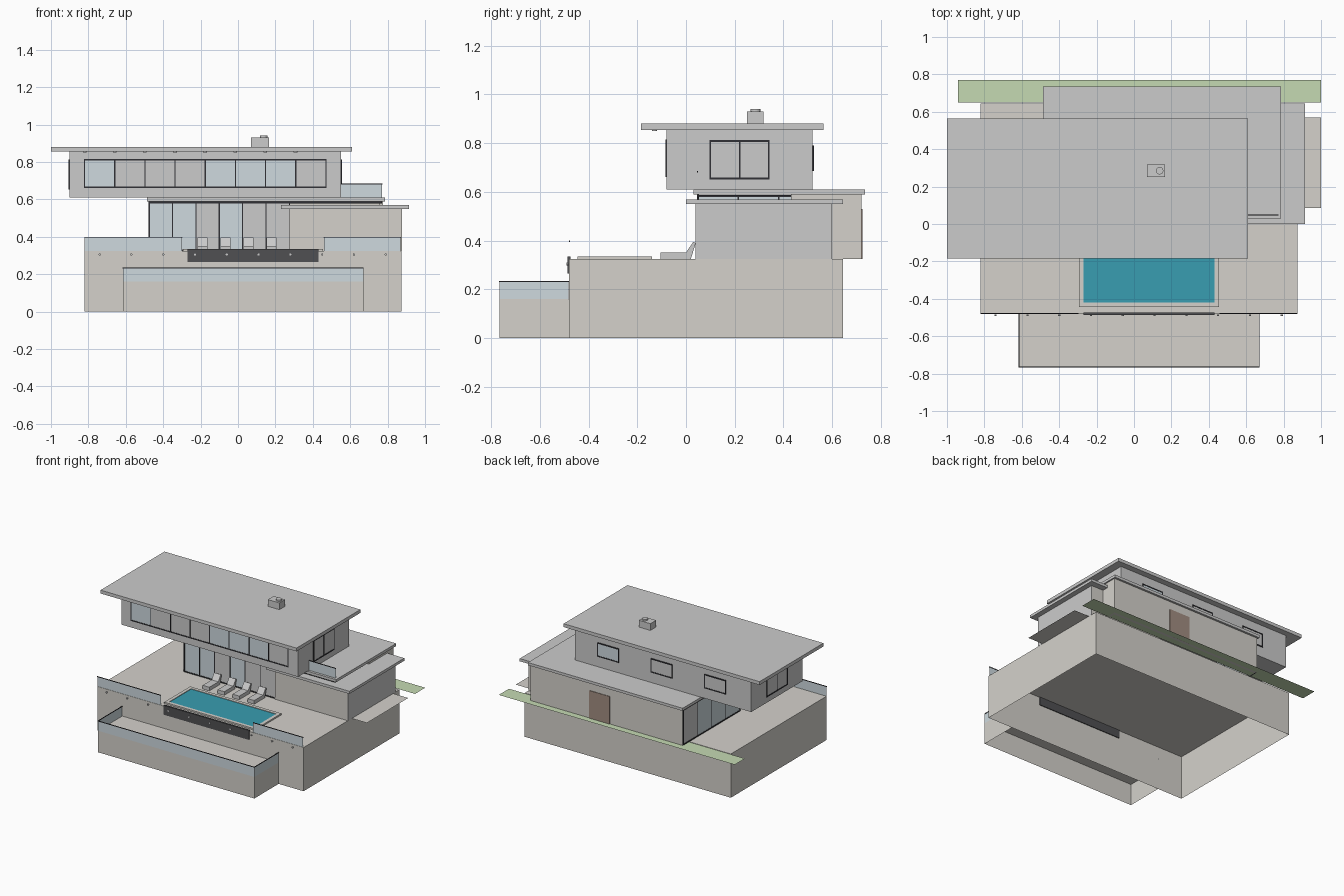
import bpy, bmesh
from mathutils import Vector

if "Cube" in bpy.data.objects:
    bpy.data.objects.remove(bpy.data.objects["Cube"])


def mat(name, r, g, b, a=1.0):
    m = bpy.data.materials.new(name)
    m.diffuse_color = (r, g, b, a)
    m.use_nodes = True
    m.node_tree.nodes["Principled BSDF"].inputs["Base Color"].default_value = m.diffuse_color
    return m


STONE = mat("stone", 0.66, 0.64, 0.60)
GLASS = mat("glass", 0.62, 0.70, 0.74)
DARK = mat("dark_frame", 0.03, 0.03, 0.035)
PANEL = mat("dark_panel", 0.08, 0.08, 0.085)
WATER = mat("water", 0.04, 0.34, 0.44)
GRASS = mat("grass", 0.56, 0.70, 0.45)
WOOD = mat("wood", 0.36, 0.27, 0.22)
LAMP = mat("lamp", 0.9, 0.9, 0.88)


def finish(name, bm, material):
    me = bpy.data.meshes.new(name)
    bm.to_mesh(me)
    bm.free()
    ob = bpy.data.objects.new(name, me)
    bpy.context.collection.objects.link(ob)
    if material:
        me.materials.append(material)
    return ob


def box(name, x, y, z, material=None, open_bottom=False):
    bm = bmesh.new()
    bmesh.ops.create_cube(bm, size=1)
    for v in bm.verts:
        v.co = Vector([(r[0] + r[1]) / 2 + c * (r[1] - r[0]) for c, r in zip(v.co, (x, y, z))])
    if open_bottom:
        bm.normal_update()
        low = [f for f in bm.faces if f.normal.z < -0.5]
        bmesh.ops.delete(bm, geom=low, context='FACES_ONLY')
    return finish(name, bm, material)


def sheet(name, corners, material):
    bm = bmesh.new()
    bm.faces.new([bm.verts.new(c) for c in corners])
    return finish(name, bm, material)


def ground_sheet(name, x, y, z, material):
    return sheet(name, [(x[0], y[0], z), (x[1], y[0], z), (x[1], y[1], z), (x[0], y[1], z)], material)


def disc(name, loc, r, depth, material=None, segments=16):
    bm = bmesh.new()
    bmesh.ops.create_cone(bm, cap_ends=True, segments=segments, radius1=r, radius2=r, depth=depth)
    ob = finish(name, bm, material)
    ob.location = loc
    return ob


def window(name, along, at, span, z, panes, glazed=None, t=0.004):
    """Framed glazing running along x (at a given y) or along y (at a given x)."""
    def part(n, s, zz, d, m):
        dep = (at - d, at + d)
        return box(n, s, dep, zz, m) if along == 'x' else box(n, dep, s, zz, m)
    w = (span[1] - span[0]) / panes
    for i in range(panes):
        a = span[0] + i * w
        m = GLASS if glazed is None or i in glazed else None
        part(name + "_pane", (a, a + w), z, t * 0.4, m)
    for i in range(panes + 1):
        a = span[0] + i * w
        part(name + "_mullion", (a - 0.003, a + 0.003), z, t, DARK)
    for h in z:
        part(name + "_rail", (span[0] - 0.003, span[1] + 0.003), (h - 0.004, h + 0.004), t, DARK)


def railing(name, p, q, z0, z1):
    """Glass sheet with a thin dark handrail between two plan points."""
    sheet(name + "_glass", [(*p, z0), (*q, z0), (*q, z1), (*p, z1)], GLASS)
    h = 0.002
    box(name + "_handrail", (min(p[0], q[0]) - h, max(p[0], q[0]) + h),
        (min(p[1], q[1]) - h, max(p[1], q[1]) + h), (z1 - 0.005, z1), DARK)


# Terraced plinths, hollow underneath
T = 0.325
box("terrace", (-0.82, 0.875), (-0.48, 0.645), (0, T), STONE, True)
box("lower_terrace", (-0.615, 0.67), (-0.765, -0.48), (0, 0.16), STONE, True)
ground_sheet("lawn_strip", (-0.94, 1.0), (0.65, 0.77), T, GRASS)
ground_sheet("side_path", (0.875, 1.0), (0.085, 0.57), T, STONE)

# Glass railings
railing("terrace_rail_left", (-0.82, -0.478), (-0.30, -0.478), T, 0.40)
railing("terrace_rail_right", (0.46, -0.478), (0.87, -0.478), T, 0.40)
railing("lower_rail_front", (-0.615, -0.765), (0.67, -0.765), 0.16, 0.235)
for n, x in (("left", -0.615), ("right", 0.67)):
    railing("lower_rail_" + n, (x, -0.765), (x, -0.482), 0.16, 0.235)
railing("balcony_rail", (0.55, 0.048), (0.77, 0.048), 0.61, 0.685)

# Pool: rim strips, water, dark front panel and wall lamps
for n, x, y in (("front", (-0.295, 0.455), (-0.445, -0.42)), ("back", (-0.295, 0.455), (-0.165, -0.14)),
                ("left", (-0.295, -0.27), (-0.42, -0.165)), ("right", (0.43, 0.455), (-0.42, -0.165))):
    box("pool_rim_" + n, x, y, (T, 0.336), STONE)
ground_sheet("pool_water", (-0.27, 0.43), (-0.42, -0.165), 0.332, WATER)
box("pool_front_panel", (-0.27, 0.43), (-0.487, -0.474), (0.265, 0.335), PANEL)
for i in range(10):
    lamp = disc("wall_lamp", (-0.74 + 0.17 * i, -0.487, 0.305), 0.006, 0.008, LAMP, 10)
    lamp.rotation_euler.x = 1.5708

# Sun loungers: side profile extruded across
profile = [(-0.105, T), (-0.105, 0.352), (0.0, 0.352), (0.03, 0.395), (0.04, 0.39), (0.02, T)]
for i in range(4):
    bm = bmesh.new()
    x0 = -0.217 + 0.123 * i
    f = bm.faces.new([bm.verts.new((x0, y, z)) for y, z in profile])
    r = bmesh.ops.extrude_face_region(bm, geom=[f])
    bmesh.ops.translate(bm, vec=(0.055, 0, 0), verts=[v for v in r["geom"] if isinstance(v, bmesh.types.BMVert)])
    bmesh.ops.recalc_face_normals(bm, faces=bm.faces)
    finish("sun_lounger", bm, None)

# Ground floor: right wing
box("right_wing", (0.275, 0.873), (0.04, 0.60), (T, 0.55), STONE)
box("right_wing_end_panel", (0.873, 0.876), (0.04, 0.60), (T, 0.55))
box("right_wing_roof", (0.23, 0.915), (0.0, 0.645), (0.55, 0.57))

# Ground floor: main hall with glazed front and left side
box("hall_back_wall", (-0.475, 0.775), (0.70, 0.72), (T, 0.59), STONE)
box("hall_right_wall", (0.755, 0.775), (0.43, 0.70), (T, 0.59), STONE)
box("hall_front_beam", (-0.475, 0.77), (0.046, 0.054), (0.578, 0.59), DARK)
window("hall_front_window", 'x', 0.05, (-0.475, 0.275), (T + 0.004, 0.584), 6, (0, 1, 3))
window("hall_left_window", 'y', -0.475, (0.05, 0.71), (T + 0.004, 0.584), 4, (0, 1, 2))
box("hall_roof", (-0.487, 0.785), (0.03, 0.735), (0.59, 0.61))
box("back_door", (0.12, 0.29), (0.715, 0.724), (T, 0.53), WOOD)

# Upper floor and its windows
box("upper_floor", (-0.90, 0.55), (-0.08, 0.52), (0.61, 0.855))
window("upper_front_window", 'x', -0.081, (-0.82, 0.47), (0.665, 0.812), 8, (0, 4, 5, 6))
window("upper_right_window", 'y', 0.551, (0.10, 0.34), (0.656, 0.81), 2, ())
window("upper_left_window", 'y', -0.901, (0.10, 0.34), (0.656, 0.81), 2, ())
for i, x in enumerate((0.19, -0.25, -0.69)):
    window("upper_back_window", 'x', 0.521, (x, x + 0.17), (0.69, 0.787), 1, (0,) if i == 0 else ())

# Main roof, eave lamps and chimney
box("main_roof", (-1.0, 0.61), (-0.185, 0.565), (0.855, 0.88))
for i in range(8):
    disc("eave_lamp", (-0.82 + 0.161 * i, -0.13, 0.853), 0.01, 0.006, LAMP, 12)
box("chimney", (0.07, 0.165), (0.25, 0.318), (0.88, 0.93))
disc("chimney_cap", (0.137, 0.285, 0.935), 0.02, 0.011)
